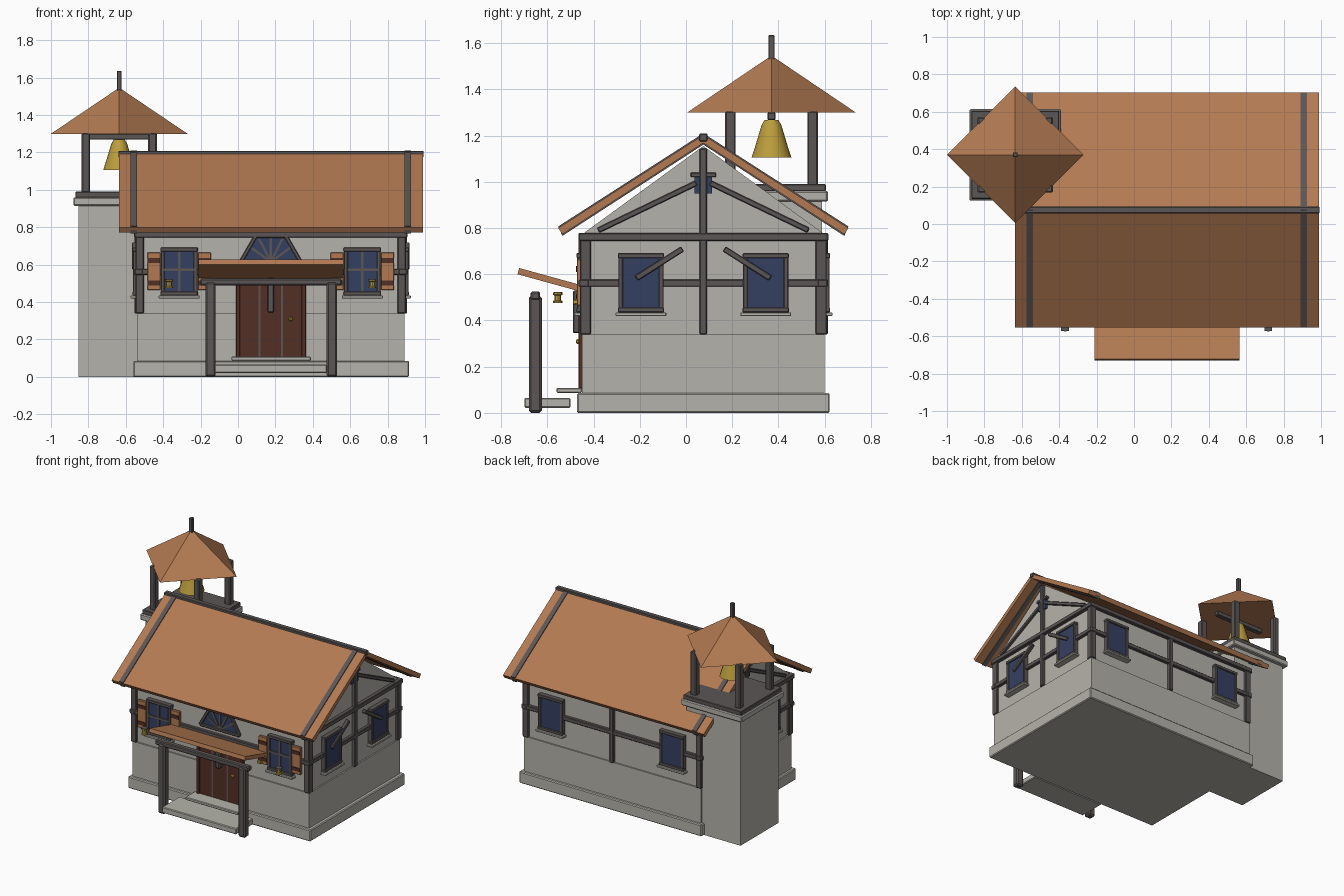
import bpy, bmesh, math
from mathutils import Vector

if "Cube" in bpy.data.objects:
    bpy.data.objects.remove(bpy.data.objects["Cube"])

def mat(name, r, g, b):
    m = bpy.data.materials.new(name)
    m.diffuse_color = (r, g, b, 1)
    m.use_nodes = True
    m.node_tree.nodes["Principled BSDF"].inputs["Base Color"].default_value = m.diffuse_color
    return m

TILE = mat("orange_wood", .45, .195, .085)
STONE = mat("pale_stone", .46, .45, .405)
TIMBER = mat("dark_timber", .107, .093, .093)
GLASS = mat("blue_glass", .036, .05, .12)
GOLD = mat("gold", .50, .34, .045)
DOOR = mat("door_brown", .085, .028, .018)
CX, CY = .175, .075            # centre of the house

def finish(name, bm, m, bevel=0):
    bmesh.ops.recalc_face_normals(bm, faces=bm.faces)
    if bevel:
        bmesh.ops.bevel(bm, geom=bm.edges[:], offset=bevel, segments=1, affect='EDGES')
    me = bpy.data.meshes.new(name)
    bm.to_mesh(me)
    bm.free()
    me.materials.append(m)
    ob = bpy.data.objects.new(name, me)
    bpy.context.collection.objects.link(ob)
    return ob

def box(name, x, y, z, m, bevel=0):
    bm = bmesh.new()
    bmesh.ops.create_cube(bm, size=1)
    for v in bm.verts:
        v.co = [(a + b) / 2 + c * abs(b - a) for (a, b), c in zip((x, y, z), v.co)]
    return finish(name, bm, m, bevel)

def prism(name, pts, to3d, a, b, m):
    # closed 2D outline extruded from depth a to depth b
    bm = bmesh.new()
    f = bm.faces.new([bm.verts.new(to3d(p, q, a)) for p, q in pts])
    g = bmesh.ops.extrude_face_region(bm, geom=[f])['geom']
    d = Vector(to3d(0, 0, b)) - Vector(to3d(0, 0, a))
    bmesh.ops.translate(bm, vec=d, verts=[v for v in g if isinstance(v, bmesh.types.BMVert)])
    return finish(name, bm, m)

def beam(name, p, q, w, m, bevel=.004):
    # square bar between two points
    p, q = Vector(p), Vector(q)
    ob = box(name, (-w / 2, w / 2), (-w / 2, w / 2), (0, (q - p).length), m, bevel)
    ob.location = p
    ob.rotation_euler = (q - p).to_track_quat('Z', 'Y').to_euler()
    return ob

def lathe(name, prof, centre, m, n=16):
    # profile of (radius, height) turned about a vertical axis
    bm = bmesh.new()
    rings = [[bm.verts.new((centre[0] + r * math.cos(2 * math.pi * i / n),
                            centre[1] + r * math.sin(2 * math.pi * i / n), z)) for i in range(n)]
             for r, z in prof]
    for lo, hi in zip(rings, rings[1:]):
        for i in range(n):
            bm.faces.new((lo[i], lo[(i + 1) % n], hi[(i + 1) % n], hi[i]))
    bm.faces.new(rings[0])
    bm.faces.new(rings[-1])
    return finish(name, bm, m)

# wall frames: (u along wall, n outwards from wall, z) to x, y, z
def front(u, n, z): return (u, -.45 - n, z)
def back(u, n, z): return (u, .60 + n, z)
def right(u, n, z): return (.89 + n, u, z)
def left(u, n, z): return (-.54 - n, u, z)

def wbox(name, wall, u, n, z, m, bevel=0):
    a, b = wall(u[0], n[0], z[0]), wall(u[1], n[1], z[1])
    return box(name, *[(min(s), max(s)) for s in zip(a, b)], m, bevel)

def window(name, wall, c, bars=False):
    wbox(name + "_glass", wall, (c - .08, c + .08), (-.02, .014), (.445, .675), GLASS)
    for s in (-1, 1):
        wbox(name + "_jamb", wall, (c + s * .078, c + s * .098), (-.02, .021), (.435, .69), TIMBER, .003)
    for z in (.435, .67):
        wbox(name + "_rail", wall, (c - .1, c + .1), (-.02, .024), (z, z + .021), TIMBER, .003)
    wbox(name + "_sill", wall, (c - .11, c + .11), (-.02, .034), (.419, .435), STONE, .003)
    if bars:
        wbox(name + "_mullion", wall, (c - .007, c + .007), (0, .02), (.445, .675), TIMBER)
        wbox(name + "_crossbar", wall, (c - .08, c + .08), (0, .02), (.565, .58), TIMBER)

# stone body
box("plinth", (-.56, .915), (-.472, .622), (0, .085), STONE, .006)
box("lower_wall", (-.54, .89), (-.45, .60), (.08, .34), STONE)
box("upper_wall", (-.53, .88), (-.44, .59), (.34, .78), STONE)
prism("gable_wall", [(-.44, .78), (.59, .78), (CY, 1.155)], lambda y, z, x: (x, y, z), -.53, .88, STONE)

# timber frame on all four walls
for x in (-.525, .875):
    for y in (-.435, .585):
        box("corner_post", (x - .022, x + .022), (y - .024, y + .024), (.34, .77), TIMBER, .004)
for wname, wall, u0, u1 in (("front", front, -.555, .905), ("back", back, -.555, .905),
                            ("right", right, -.465, .615), ("left", left, -.465, .615)):
    wbox(wname + "_top_beam", wall, (u0, u1), (-.03, .016), (.745, .778), TIMBER, .004)
    wbox(wname + "_middle_beam", wall, (u0, u1), (-.03, .012), (.546, .577), TIMBER, .004)
wbox("back_middle_post", back, (CX - .015, CX + .015), (-.03, .014), (.34, .76), TIMBER, .004)

# gable ends
for wname, wall in (("right", right), ("left", left)):
    wbox(wname + "_king_post", wall, (CY - .016, CY + .016), (-.03, .014), (.34, 1.145), TIMBER, .004)
    wbox(wname + "_attic_glass", wall, (CY - .038, CY + .038), (-.03, .004), (.95, 1.02), GLASS)
    wbox(wname + "_attic_lintel", wall, (CY - .055, CY + .055), (-.03, .012), (1.02, 1.04), TIMBER, .003)
    for s in (-1, 1):
        window(wname + "_window", wall, CY + s * .27)
        beam(wname + "_gable_brace", wall(CY + s * .455, -.005, .79), wall(CY + s * .03, -.005, .995), .024, TIMBER)
        beam(wname + "_window_brace", wall(CY + s * .09, .014, .71), wall(CY + s * .29, .014, .583), .026, TIMBER)

# back and front windows with shutters and lanterns on the front
for s in (-1, 1):
    c = CX + s * .49
    window("back_window", back, c)
    window("front_window", front, c, True)
    for t in (-1, 1):
        u = c + t * .135
        wbox("shutter", front, (u - .035, u + .035), (0, .022), (.465, .665), TILE, .003)
        for z in (.49, .61):
            wbox("shutter_strap", front, (u - .033, u + .033), (.02, .027), (z, z + .025), DOOR)
    lx = CX + s * .543
    lathe("lantern", [(.021, .475), (.021, .483), (.015, .487), (.015, .508), (.021, .512), (.021, .519)],
          (lx, -.555), GOLD, 8)
    box("lantern_cap", (lx - .021, lx + .021), (-.573, -.535), (.519, .524), TIMBER)
    lx = CX + s * .335
    box("small_lamp", (lx - .015, lx + .015), (-.49, -.465), (.47, .49), GOLD, .003)

# main roof
def chevron(name, e, x0, x1, m):
    pts = [(-.553, .80 + e), (CY, 1.203 + e), (2 * CY + .553, .80 + e),
           (2 * CY + .535, .773 - e), (CY, 1.168 - e), (-.535, .773 - e)]
    return prism(name, pts, lambda y, z, x: (x, y, z), x0, x1, m)
chevron("roof", 0, -.635, .988, TILE)
for x in (-.558, .908):
    chevron("roof_band", .007, x - .017, x + .017, TIMBER)
box("ridge_beam", (-.64, .993), (CY - .018, CY + .018), (1.175, 1.209), TIMBER, .004)

# door with plank gaps and knob
box("door", (0, .355), (-.458, -.44), (.105, .49), DOOR)
for x in (.115, .235):
    box("plank_gap", (x - .005, x + .005), (-.461, -.45), (.11, .49), TIMBER)
for x in (.0, .352):
    box("door_jamb", (x - .012, x + .012), (-.466, -.44), (.105, .5), DOOR, .003)
lathe("door_knob", [(.005, .298), (.011, .304), (.011, .314), (.005, .32)], (.282, -.466), GOLD, 8)

# fan window above the door
def fan(name, r, n, m):
    pts = [(CX + r * math.cos(a * math.pi / 3), .615 + r * math.sin(a * math.pi / 3)) for a in range(4)]
    prism(name, pts, lambda x, z, y: (x, y, z), -.44, -.45 - n, m)
fan("fan_glass", .155, .006, GLASS)
hub = (CX, -.456, .615)
rim = [(CX + .16 * math.cos(a * math.pi / 3), -.456, .615 + .16 * math.sin(a * math.pi / 3)) for a in range(4)]
for p, q in zip(rim, rim[1:] + rim[:1]):
    beam("fan_rim", p, q, .02, TIMBER)
for a in (36, 63, 90, 117, 144):
    r = .14
    beam("fan_bar", hub, (CX + r * math.cos(math.radians(a)), -.456, .615 + r * math.sin(math.radians(a))),
         .012, TIMBER, 0)

# porch
prism("porch_canopy", [(-.729, .60), (-.722, .627), (-.45, .552), (-.45, .523)],
      lambda y, z, x: (x, y, z), -.21, .565, TILE)
box("porch_beam", (-.2, .555), (-.672, -.632), (.49, .525), TIMBER, .006)
box("porch_strut", (CX - .017, CX + .017), (-.49, -.455), (.345, .53), TIMBER, .006)
for x in (-.147, .502):
    box("porch_post", (x - .028, x + .028), (-.68, -.624), (0, .507), TIMBER, .01)
box("upper_step", (-.035, .39), (-.56, -.45), (.087, .108), STONE, .004)
box("lower_step", (-.125, .475), (-.70, -.50), (.022, .065), STONE, .005)

# bell tower
TX, TY = -.635, .37
def slab(name, h, z, m, bevel=.004):
    return box(name, (TX - h, TX + h), (TY - h, TY + h), z, m, bevel)
slab("tower_shaft", .218, (0, .92), STONE, 0)
slab("tower_cornice", .245, (.915, .96), STONE, .006)
slab("tower_deck", .235, (.958, .99), TIMBER)
for sx in (-1, 1):
    for sy in (-1, 1):
        x, y = TX + sx * .178, TY + sy * .178
        box("tower_post", (x - .023, x + .023), (y - .023, y + .023), (.985, 1.305), TIMBER, .006)
box("bell_beam", (TX - .2, TX + .2), (TY - .018, TY + .018), (1.268, 1.3), TIMBER, .004)
bell = lathe("bell", [(.086, 1.105), (.07, 1.155), (.055, 1.205), (.043, 1.245), (.03, 1.268)], (TX, TY), GOLD)
lathe("tower_roof", [(.365, 1.3), (.002, 1.545)], (TX, TY), TILE, 4)
slab("tower_spike", .013, (1.52, 1.635), TIMBER, .003)

# smooth round bell with sharp edges kept
bpy.context.view_layer.objects.active = bell
bell.select_set(True)
bpy.ops.object.shade_smooth_by_angle(angle=math.radians(35))
